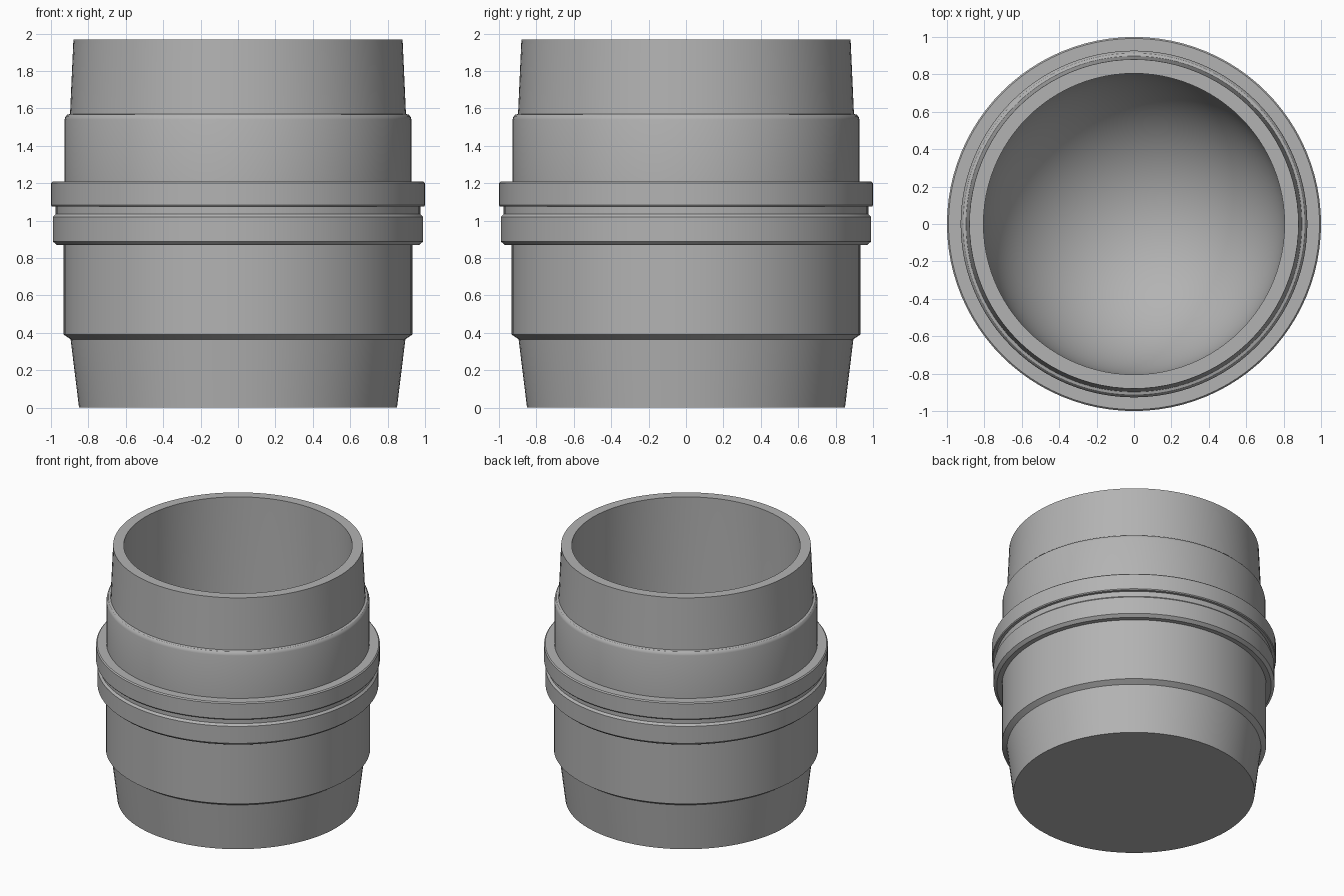
import bpy, bmesh, math

if "Cube" in bpy.data.objects:
    bpy.data.objects.remove(bpy.data.objects["Cube"])

SEGMENTS = 96

grey = bpy.data.materials.new("plain_grey")
grey.diffuse_color = (0.45, 0.45, 0.45, 1.0)
grey.use_nodes = True
grey.node_tree.nodes["Principled BSDF"].inputs["Base Color"].default_value = grey.diffuse_color


def lathe(name, profile):
    """Spin a list of (radius, height) points around the z axis."""
    bm = bmesh.new()
    verts = [bm.verts.new((r, 0, z)) for r, z in profile]
    edges = [bm.edges.new(pair) for pair in zip(verts, verts[1:])]
    bmesh.ops.spin(bm, geom=verts + edges, cent=(0, 0, 0), axis=(0, 0, 1),
                   angle=math.tau, steps=SEGMENTS, use_duplicate=False)
    bmesh.ops.remove_doubles(bm, verts=bm.verts[:], dist=1e-4)
    bmesh.ops.recalc_face_normals(bm, faces=bm.faces[:])
    # Profiles run bottom to top along the outside, so the lowest ring
    # of outer faces tells whether the normals point outwards
    probe = max(bm.faces, key=lambda f: f.calc_center_median().xy.length)
    c = probe.calc_center_median()
    if probe.normal.x * c.x + probe.normal.y * c.y < 0:
        bmesh.ops.reverse_faces(bm, faces=bm.faces[:])
    mesh = bpy.data.meshes.new(name)
    bm.to_mesh(mesh)
    bm.free()
    mesh.materials.append(grey)
    obj = bpy.data.objects.new(name, mesh)
    bpy.context.collection.objects.link(obj)
    bpy.ops.object.select_all(action='DESELECT')
    obj.select_set(True)
    bpy.context.view_layer.objects.active = obj
    bpy.ops.object.shade_smooth_by_angle(angle=math.radians(30))
    return obj


# Lower body: tapered foot, straight wall and lower flange up to the groove
lathe("lower_body", [
    (0, 0), (0.85, 0), (0.895, 0.365), (0.932, 0.39), (0.932, 0.868),
    (0.967, 0.868), (0.99, 0.888), (0.99, 1.02), (0.975, 1.035),
    (0.975, 1.055),
])

# Round-bottomed cavity below the straight inner wall
INNER, BOWL_TOP = 0.805, 1.0
bowl = [(INNER * math.cos(a), BOWL_TOP - INNER * math.sin(a))
        for a in (math.pi / 2 * i / 24 for i in range(24))]
bowl.append((0, BOWL_TOP - INNER))

# Upper body: upper flange, collar with rounded shoulder, neck, rim and cavity
lathe("upper_body", [
    (0.975, 1.055), (0.975, 1.075), (0.995, 1.075), (1.0, 1.082),
    (1.0, 1.2), (0.992, 1.208), (0.927, 1.208), (0.927, 1.54),
    (0.923, 1.555), (0.913, 1.566), (0.898, 1.57), (0.88, 1.968),
    (INNER, 1.968),
] + bowl)
